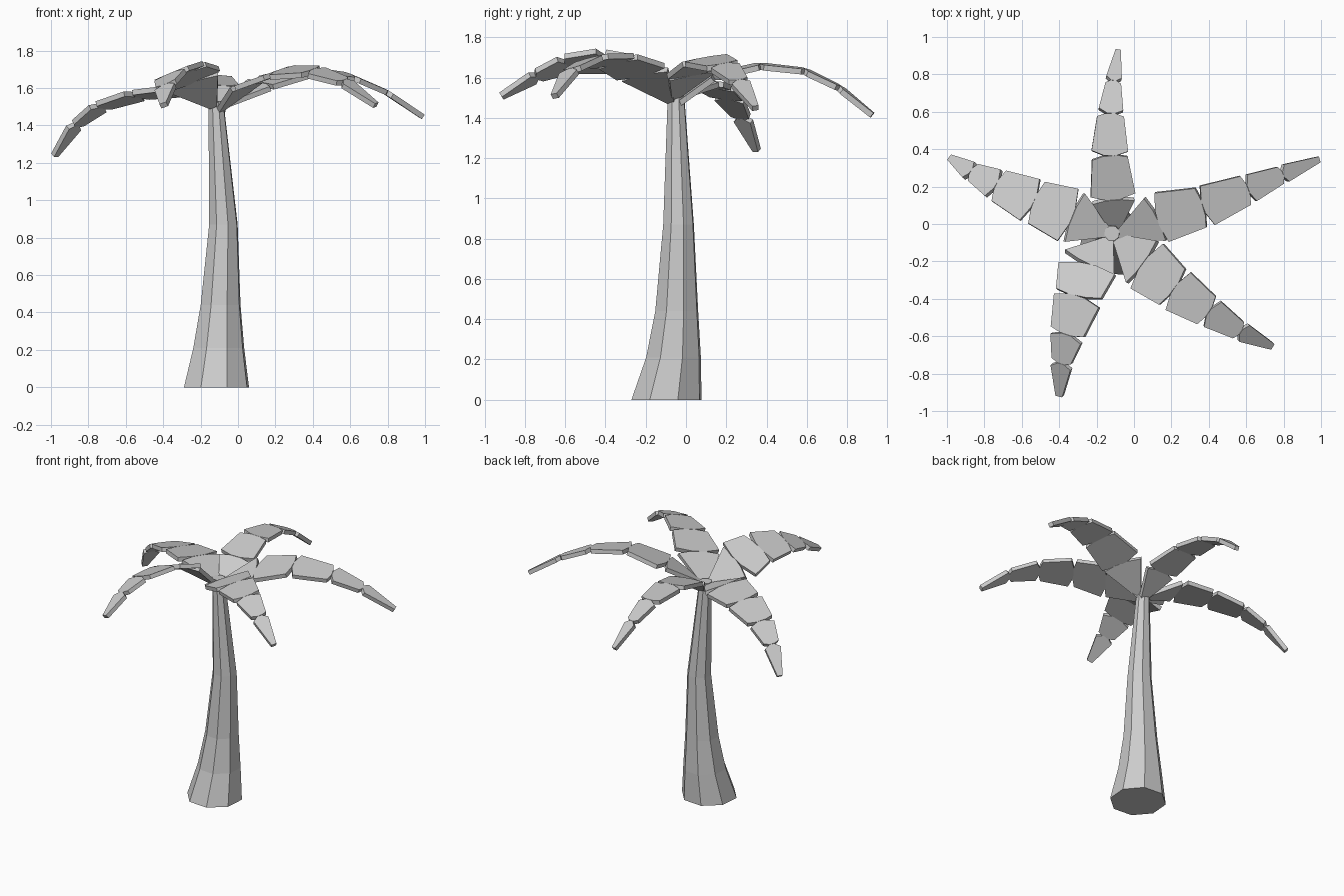
import bpy, math
from mathutils import Vector, Matrix

if "Cube" in bpy.data.objects:
    bpy.data.objects.remove(bpy.data.objects["Cube"])


def make_object(name, verts, faces):
    mesh = bpy.data.meshes.new(name)
    mesh.from_pydata(verts, [], faces)
    obj = bpy.data.objects.new(name, mesh)
    bpy.context.collection.objects.link(obj)
    return obj


# Trunk: leaning, tapered eight-sided column (x, y, z, radius per ring)
def build_trunk(rings, sides=8, turn=18):
    verts, faces = [], []
    for x, y, z, r in rings:
        for k in range(sides):
            a = math.radians(turn + 360 * k / sides)
            verts.append((x + r * math.cos(a), y + r * math.sin(a), z))
    for i in range(len(rings) - 1):
        for k in range(sides):
            a, b = i * sides + k, i * sides + (k + 1) % sides
            faces.append((a, b, b + sides, a + sides))
    faces.append(tuple(reversed(range(sides))))
    faces.append(tuple(range(len(verts) - sides, len(verts))))
    make_object("trunk", verts, faces)


build_trunk([(-0.115, -0.097, 0, 0.183), (-0.103, -0.062, 0.21, 0.143),
             (-0.093, -0.046, 0.44, 0.112), (-0.078, -0.037, 0.87, 0.08),
             (-0.118, -0.05, 1.53, 0.042)])

# Width at the inner and outer end of each of the five leaf plates
WIDTHS = [(0.04, 0.28), (0.30, 0.24), (0.245, 0.18), (0.165, 0.105), (0.105, 0.035)]


# Frond: chain of thin tapered plates pinched at the joints, following a drooping path
def build_frond(name, path, roll, scale, top=0.006, bottom=-0.022):
    verts, faces = [], []
    pts = [Vector(p) for p in path]
    for i, (w0, w1) in enumerate(WIDTHS):
        p, q = pts[i], pts[i + 1]
        d = (q - p).normalized()
        length = (q - p).length
        side = Vector((0, 0, 1)).cross(d).normalized()
        side = Matrix.Rotation(math.radians(roll), 3, d) @ side
        normal = d.cross(side)
        sections = [(0, w0 * 0.3), (0.025, w0), (length - 0.015, w1), (length, w1 * 0.4)]
        if i == 0:
            sections = [(0, w0)] + sections[2:]
        if i == len(WIDTHS) - 1:
            sections = sections[:2] + [(length, w1)]
        outline = [(s, -w / 2) for s, w in sections]
        outline += [(s, w / 2) for s, w in reversed(sections)]
        n, base = len(outline), len(verts)
        for h in (bottom, top):
            verts += [p + d * s + side * w * scale + normal * h for s, w in outline]
        faces.append(tuple(base + k for k in reversed(range(n))))
        faces.append(tuple(base + n + k for k in range(n)))
        for k in range(n):
            j = (k + 1) % n
            faces.append((base + k, base + j, base + n + j, base + n + k))
    make_object(name, verts, faces)


build_frond("frond_back",
            [(-0.10, -0.05, 1.47), (-0.11, 0.13, 1.61), (-0.13, 0.365, 1.665),
             (-0.125, 0.59, 1.64), (-0.11, 0.765, 1.555), (-0.085, 0.93, 1.42)], 3, 0.8)
build_frond("frond_right",
            [(-0.09, -0.06, 1.51), (0.125, 0.03, 1.63), (0.37, 0.09, 1.695),
             (0.61, 0.185, 1.665), (0.795, 0.265, 1.585), (0.99, 0.345, 1.455)], 10, 0.92)
build_frond("frond_left",
            [(-0.13, -0.05, 1.51), (-0.33, 0.04, 1.59), (-0.535, 0.12, 1.57),
             (-0.735, 0.21, 1.51), (-0.87, 0.28, 1.41), (-0.985, 0.355, 1.245)], 6, 1.0)
build_frond("frond_front_left",
            [(-0.13, -0.08, 1.51), (-0.245, -0.215, 1.645), (-0.30, -0.385, 1.69),
             (-0.36, -0.59, 1.675), (-0.39, -0.745, 1.615), (-0.40, -0.92, 1.515)], 22, 1.1)
build_frond("frond_front_right",
            [(-0.10, -0.07, 1.49), (0.05, -0.21, 1.63), (0.215, -0.345, 1.69),
             (0.40, -0.47, 1.695), (0.57, -0.575, 1.64), (0.74, -0.655, 1.515)], 12, 1.0)
